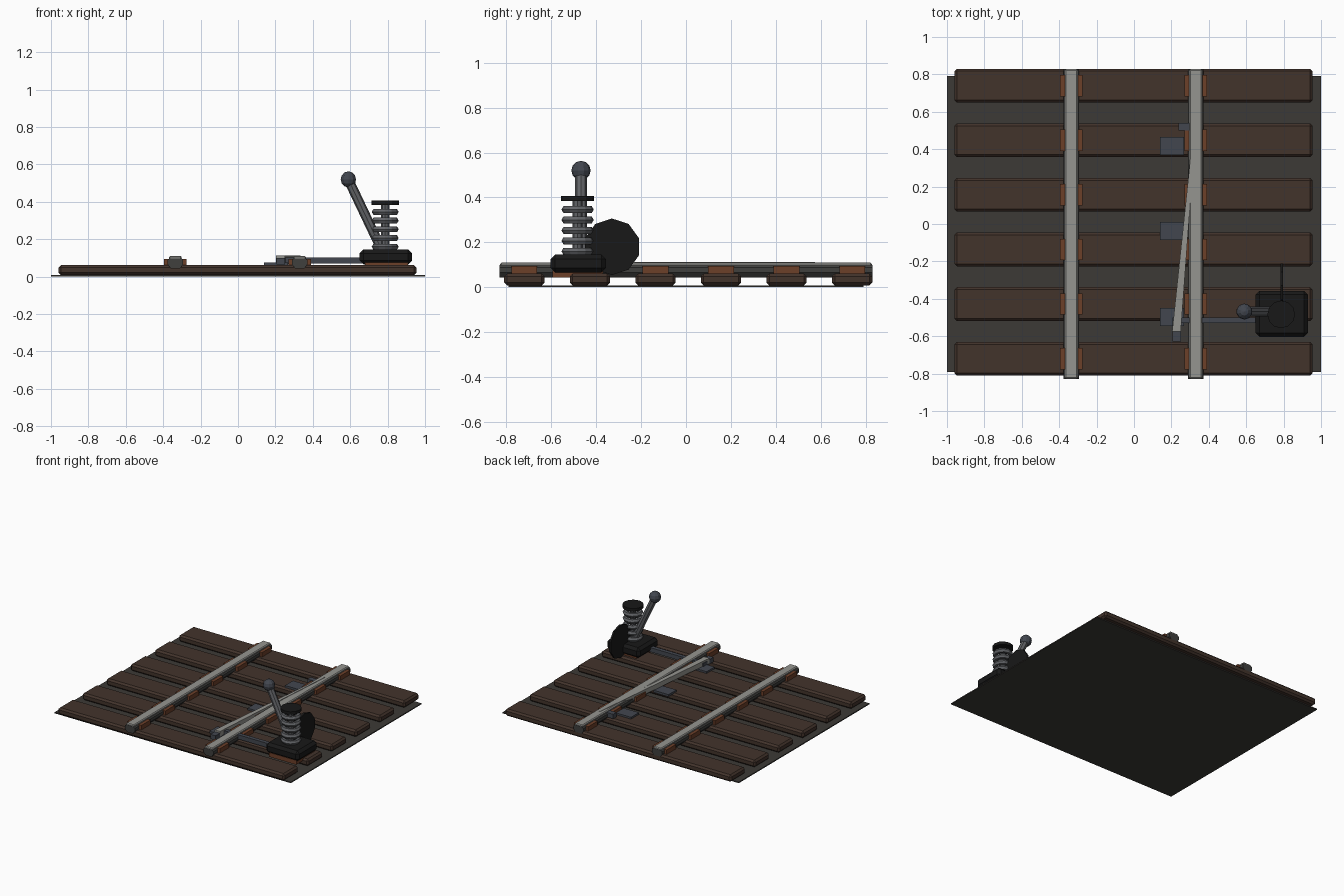
import bpy, bmesh
from math import pi
from mathutils import Vector

if "Cube" in bpy.data.objects:
    bpy.data.objects.remove(bpy.data.objects["Cube"])


def mat(name, r, g, b):
    m = bpy.data.materials.new(name)
    m.diffuse_color = (r, g, b, 1)
    m.use_nodes = True
    m.node_tree.nodes["Principled BSDF"].inputs["Base Color"].default_value = m.diffuse_color
    return m


BALLAST = mat("ballast", 0.045, 0.042, 0.037)
WOOD = mat("wood", 0.055, 0.033, 0.024)
STEEL = mat("steel", 0.30, 0.30, 0.28)
DARK = mat("dark_steel", 0.05, 0.05, 0.047)
RUST = mat("rust", 0.15, 0.05, 0.022)
BLUE = mat("blue_steel", 0.055, 0.062, 0.078)
BLACK = mat("black_iron", 0.009, 0.009, 0.009)
GREY = mat("lever_steel", 0.12, 0.125, 0.135)


def finish(ob, name, material, bevel=0):
    ob.name = name
    ob.data.materials.append(material)
    if bevel:
        b = ob.modifiers.new("bevel", 'BEVEL')
        b.width = bevel
        b.segments = 1
    return ob


def mesh(name, verts, faces, material, bevel=0):
    me = bpy.data.meshes.new(name)
    me.from_pydata(verts, [], faces)
    bm = bmesh.new()
    bm.from_mesh(me)
    bmesh.ops.recalc_face_normals(bm, faces=bm.faces)
    bm.to_mesh(me)
    bm.free()
    ob = bpy.data.objects.new(name, me)
    bpy.context.collection.objects.link(ob)
    return finish(ob, name, material, bevel)


def prism(name, a, b, material, bevel=0):
    """Join two matching outlines with side faces and end caps."""
    n = len(a)
    faces = [list(range(n)), list(range(n, 2 * n))]
    faces += [[i, (i + 1) % n, n + (i + 1) % n, n + i] for i in range(n)]
    return mesh(name, a + b, faces, material, bevel)


def box(name, x, y, z, material, bevel=0):
    def loop(h):
        return [(x[0], y[0], h), (x[1], y[0], h), (x[1], y[1], h), (x[0], y[1], h)]
    return prism(name, loop(z[0]), loop(z[1]), material, bevel)


def rod(name, p, q, r, material, sides=8):
    p, q = Vector(p), Vector(q)
    d = q - p
    bpy.ops.mesh.primitive_cylinder_add(
        vertices=sides, radius=r, depth=d.length, location=(p + q) / 2,
        rotation=d.to_track_quat('Z', 'Y').to_euler())
    return finish(bpy.context.object, name, material)


# Ballast sheet and sleepers
box("ballast_bed", (-1, 1), (-0.79, 0.79), (0, 0.008), BALLAST)
sleeper_y = [-0.72 + 0.292 * i for i in range(6)]
for y in sleeper_y:
    box("sleeper", (-0.96, 0.955), (y - 0.09, y + 0.09), (0.008, 0.061), WOOD, 0.013)

# Rails: dark body with a bright running head, held in rusty chairs
body = [(-0.025, 0.044), (0.025, 0.044), (0.042, 0.066), (0.042, 0.088),
        (0.032, 0.098), (-0.032, 0.098), (-0.042, 0.088), (-0.042, 0.066)]
for x in (-0.335, 0.33):
    prism("rail_body", [(x + u, -0.83, z) for u, z in body],
          [(x + u, 0.83, z) for u, z in body], DARK)
    box("rail_head", (x - 0.034, x + 0.034), (-0.828, 0.828), (0.088, 0.11), STEEL, 0.006)
    for y in sleeper_y:
        box("rail_chair", (x - 0.06, x + 0.06), (y - 0.057, y + 0.057), (0.057, 0.095), RUST)

# Tapered switch blade with slide plates and end fittings
blade = [(0.204, -0.575), (0.25, -0.575), (0.335, 0.575), (0.325, 0.575)]
prism("switch_blade", [(x, y, 0.075) for x, y in blade],
      [(x, y, 0.113) for x, y in blade], STEEL)
for y in (0.417, -0.037, -0.497):
    box("slide_plate", (0.14, 0.268), (y - 0.048, y + 0.048), (0.058, 0.075), BLUE)
box("blade_tip_fitting", (0.238, 0.31), (0.5, 0.54), (0.065, 0.1), BLUE)
box("blade_heel_fitting", (0.206, 0.25), (-0.628, -0.5), (0.065, 0.1), BLUE)
box("throw_rod", (0.22, 0.7), (-0.53, -0.5), (0.07, 0.103), BLUE)

# Switch stand base on a rusty footing
box("stand_footing", (0.68, 0.91), (-0.595, -0.37), (0.042, 0.075), RUST)
box("stand_base", (0.65, 0.93), (-0.603, -0.357), (0.066, 0.145), BLACK, 0.02)

# Spring column: post, coils and cap
cx, cy = 0.787, -0.483
rod("spring_post", (cx, cy, 0.13), (cx, cy, 0.39), 0.022, GREY)
for i in range(5):
    bpy.ops.mesh.primitive_torus_add(
        major_segments=12, minor_segments=6, major_radius=0.054,
        minor_radius=0.018, location=(cx, cy, 0.16 + 0.0465 * i))
    finish(bpy.context.object, "spring_coil", GREY)
rod("spring_cap", (cx, cy, 0.384), (cx, cy, 0.406), 0.074, BLACK, 12)

# Hand lever with a faceted knob
rod("hand_lever", (0.775, -0.468, 0.13), (0.592, -0.468, 0.515), 0.026, GREY)
bpy.ops.mesh.primitive_uv_sphere_add(segments=10, ring_count=6, radius=0.043,
                                     location=(0.59, -0.468, 0.52))
finish(bpy.context.object, "lever_knob", BLUE)

# Upright ten-sided target disc behind the column
bpy.ops.mesh.primitive_cylinder_add(vertices=10, radius=0.126, depth=0.014,
                                    location=(0.79, -0.33, 0.18), rotation=(0, pi / 2, 0))
disc = finish(bpy.context.object, "target_disc", BLACK)
disc.rotation_euler = Vector((1, 0, 0)).to_track_quat('Z', 'Y').to_euler()
